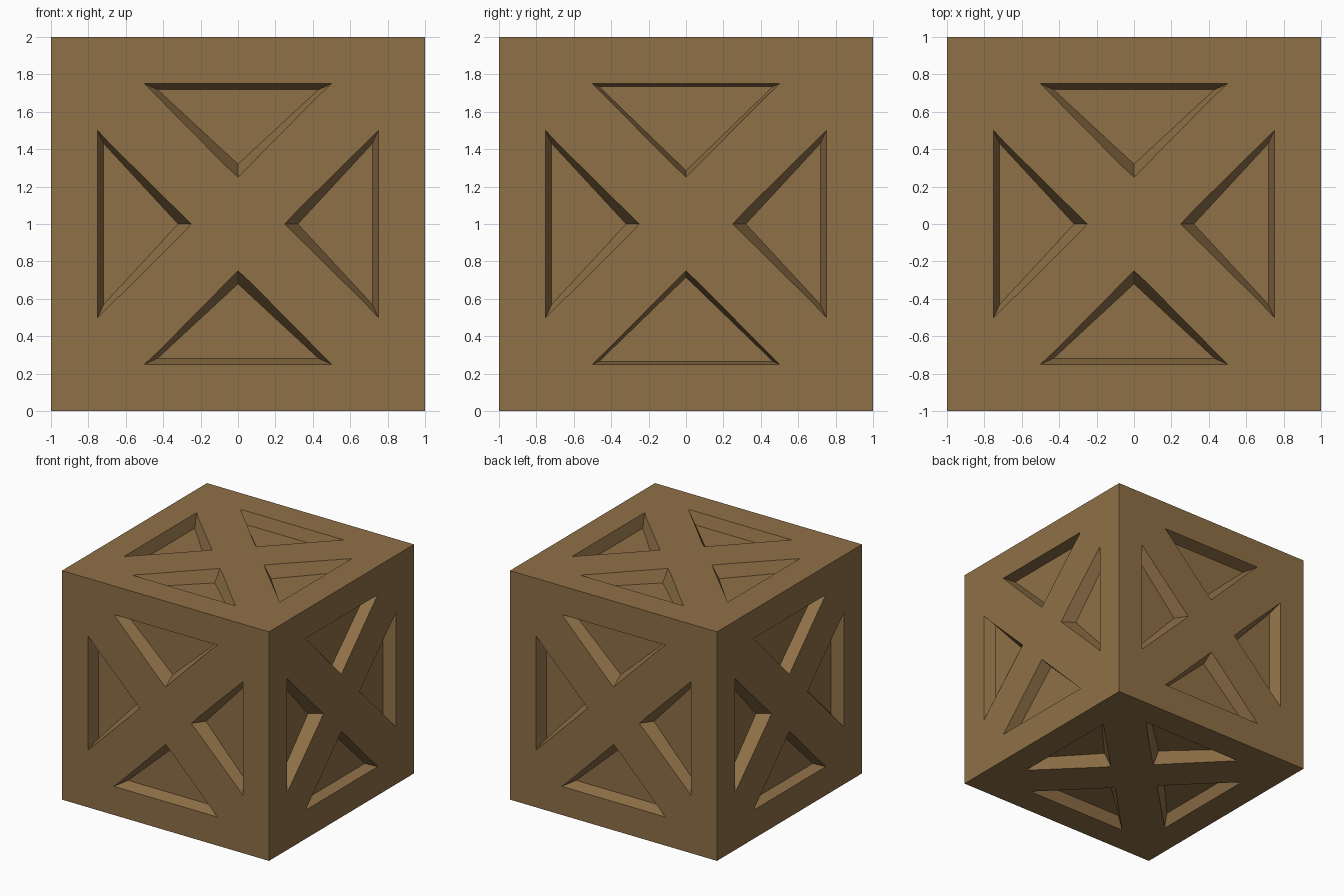
import bpy, bmesh, math
from mathutils import Matrix, Vector

if "Cube" in bpy.data.objects:
    bpy.data.objects.remove(bpy.data.objects["Cube"])

DEPTH = 0.10     # recess depth
OVER = 0.02      # how far each cutter pokes out of the face
OUTER = [(-0.5, 0.75), (0.0, 0.25), (0.5, 0.75)]      # rim of a recess
WIDE = [(-0.43, 0.718), (0.0, 0.32), (0.43, 0.718)]   # floor, strongly tapered
SLIM = [(-0.465, 0.735), (0.0, 0.285), (0.465, 0.735)]  # floor, lightly tapered

wood = bpy.data.materials.new("brown wood")
wood.diffuse_color = (0.275, 0.162, 0.063, 1)
wood.use_nodes = True
wood.node_tree.nodes["Principled BSDF"].inputs["Base Color"].default_value = wood.diffuse_color


def new_object(name, bm):
    bmesh.ops.recalc_face_normals(bm, faces=bm.faces[:])
    mesh = bpy.data.meshes.new(name)
    bm.to_mesh(mesh)
    bm.free()
    mesh.materials.append(wood)
    obj = bpy.data.objects.new(name, mesh)
    bpy.context.collection.objects.link(obj)
    return obj


def add_wedge(bm, floor, matrix):
    """Tapered triangular cutter for a face lying in local z = 1."""
    low, high = [], []
    for o, f in zip(OUTER, floor):
        o, f = Vector((*o, 1)), Vector((*f, 1 - DEPTH))
        low.append(bm.verts.new(matrix @ f))
        high.append(bm.verts.new(matrix @ (o + (o - f) * OVER / DEPTH)))
    bm.faces.new(low)
    bm.faces.new(high)
    for i in range(3):
        j = (i + 1) % 3
        bm.faces.new((low[i], low[j], high[j], high[i]))


# Solid crate block
bm = bmesh.new()
bmesh.ops.create_cube(bm, size=2, matrix=Matrix.Translation((0, 0, 1)))
crate = new_object("crate", bm)

# Four triangular recesses on each of the six sides
bm = bmesh.new()
lift = Matrix.Translation((0, 0, 1))
upright = Matrix.Rotation(math.pi / 2, 4, 'X')
sides = [(Matrix.Rotation(k * math.pi / 2, 4, 'Z') @ upright, k % 2) for k in range(4)]
sides += [(Matrix.Identity(4), 0), (Matrix.Rotation(math.pi, 4, 'X'), 0)]
for side, is_flank in sides:
    for k in range(4):
        spin = Matrix.Rotation(k * math.pi / 2, 4, 'Z')
        slim = is_flank and k % 2 == 0   # upper and lower recess of left/right sides
        add_wedge(bm, SLIM if slim else WIDE, lift @ side @ spin)
cutter = new_object("recess_cutter", bm)
cutter.hide_render = True

mod = crate.modifiers.new("recesses", 'BOOLEAN')
mod.operation = 'DIFFERENCE'
mod.solver = 'EXACT'
mod.object = cutter
bpy.context.view_layer.objects.active = crate
bpy.ops.object.modifier_apply(modifier=mod.name)
bpy.data.objects.remove(cutter)
